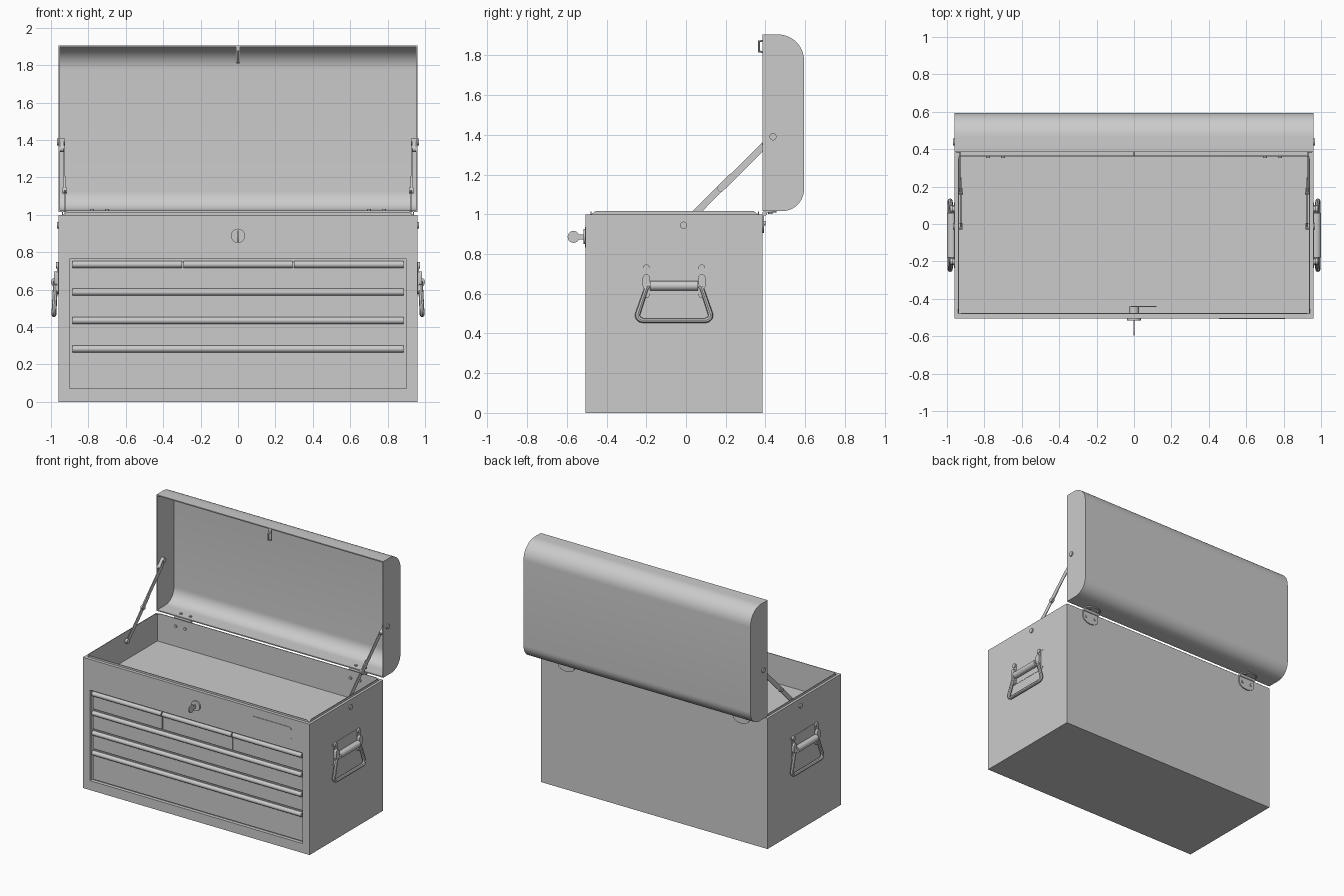
import bpy, bmesh, math
from mathutils import Vector

cube = bpy.data.objects.get("Cube")
if cube:
    bpy.data.objects.remove(cube, do_unlink=True)

steel = bpy.data.materials.new("grey_steel")
GREY = (0.6, 0.6, 0.6, 1)
steel.diffuse_color = GREY
steel.use_nodes = True
steel.node_tree.nodes["Principled BSDF"].inputs["Base Color"].default_value = GREY
parts = []


def add(name, mesh):
    mesh.materials.clear()
    mesh.materials.append(steel)
    ob = bpy.data.objects.new(name, mesh)
    bpy.context.collection.objects.link(ob)
    parts.append(ob)
    return ob


def finish(name, bm):
    bmesh.ops.recalc_face_normals(bm, faces=bm.faces)
    mesh = bpy.data.meshes.new(name)
    bm.to_mesh(mesh)
    bm.free()
    return add(name, mesh)


def prism(name, pts, axis, lo, hi):
    """Extrude a 2D outline along an axis (the outline uses the other two axes in order)."""
    bm = bmesh.new()
    rings = []
    for d in (lo, hi):
        ring = []
        for p in pts:
            co = list(p)
            co.insert(axis, d)
            ring.append(bm.verts.new(co))
        rings.append(ring)
        bm.faces.new(ring)
    n = len(pts)
    for i in range(n):
        j = (i + 1) % n
        bm.faces.new((rings[0][i], rings[0][j], rings[1][j], rings[1][i]))
    return finish(name, bm)


def box(name, lo, hi):
    (x, y, z), (a, b, c) = lo, hi
    return prism(name, [(x, y), (a, y), (a, b), (x, b)], 2, z, c)


def arc(cx, cy, r, start, end, n=8):
    return [(cx + r * math.cos(math.radians(start + (end - start) * i / n)),
             cy + r * math.sin(math.radians(start + (end - start) * i / n))) for i in range(n + 1)]


def disc(name, centre, r, axis, lo, hi, n=20):
    return prism(name, arc(*centre, r, 0, 360 - 360 / n, n - 1), axis, lo, hi)


def strap(name, a, b, width, axis, lo, hi):
    """Flat bar with round ends."""
    t = math.degrees(math.atan2(b[1] - a[1], b[0] - a[0]))
    pts = arc(*b, width / 2, t - 90, t + 90) + arc(*a, width / 2, t + 90, t + 270)
    return prism(name, pts, axis, lo, hi)


def rounded(x0, z0, x1, z1, r):
    return (arc(x1 - r, z1 - r, r, 0, 90, 5) + arc(x0 + r, z1 - r, r, 90, 180, 5)
            + arc(x0 + r, z0 + r, r, 180, 270, 5) + arc(x1 - r, z0 + r, r, 270, 360, 5))


def tube(name, pts, r, cyclic=True):
    cu = bpy.data.curves.new(name, "CURVE")
    cu.dimensions = "3D"
    cu.bevel_depth = r
    cu.bevel_resolution = 2
    cu.use_fill_caps = True
    sp = cu.splines.new("POLY")
    sp.points.add(len(pts) - 1)
    for p, co in zip(sp.points, pts):
        p.co = (*co, 1)
    sp.use_cyclic_u = cyclic
    tmp = bpy.data.objects.new(name + "_path", cu)
    bpy.context.collection.objects.link(tmp)
    bpy.context.view_layer.update()
    mesh = bpy.data.meshes.new_from_object(tmp.evaluated_get(bpy.context.evaluated_depsgraph_get()))
    bpy.data.objects.remove(tmp, do_unlink=True)
    return add(name, mesh)


W, FRONT, BACK = 0.96, -0.505, 0.385

# Cabinet body with a sunken tray on top and a drawer recess in front
bm = bmesh.new()
bmesh.ops.create_cube(bm, size=1)
for v in bm.verts:
    v.co = (v.co.x * 2 * W, FRONT if v.co.y < 0 else BACK, 1 if v.co.z > 0 else 0)


def sink(direction, lo, hi, push):
    d = Vector(direction)
    bm.normal_update()
    face = max(bm.faces, key=lambda f: f.normal.dot(d))
    bmesh.ops.inset_individual(bm, faces=[face], thickness=0.02)
    mid = face.calc_center_median()
    for v in face.verts:
        for k in range(3):
            if abs(d[k]) < 0.5:
                v.co[k] = lo[k] if v.co[k] < mid[k] else hi[k]
    new = bmesh.ops.extrude_discrete_faces(bm, faces=[face])["faces"][0]
    bmesh.ops.translate(bm, verts=new.verts, vec=d * -push)


sink((0, 0, 1), (-0.936, -0.476, 0), (0.936, 0.362, 0), 0.2)
sink((0, -1, 0), (-0.9, 0, 0.072), (0.9, 0, 0.765), 0.026)
finish("cabinet_body", bm)

# Raised lip around the tray opening
for s, side in ((1, "left"), (-1, "right")):
    prism(side + "_tray_lip", [(-0.48, 0.998), (-0.455, 1.016), (0.34, 1.016), (0.366, 0.998)],
          0, s * 0.936, s * 0.941)
for y, side in ((-0.481, "front"), (0.362, "back")):
    prism(side + "_tray_lip", [(-0.94, 0.998), (-0.915, 1.014), (0.915, 1.014), (0.94, 0.998)],
          1, y, y + 0.005)

# Drawers with rolled pulls along their top edges
rows = [(0.618, 0.758, 3), (0.466, 0.61, 1), (0.314, 0.458, 1), (0.08, 0.306, 1)]
for z0, z1, count in rows:
    width = 1.78 / count
    for i in range(count):
        x0 = -0.89 + i * width + 0.004
        x1 = x0 + width - 0.008
        box("drawer_front", (x0, -0.487, z0), (x1, -0.47, z1))
        pull = [(-0.487, z1)] + arc(-0.487, z1 - 0.023, 0.018, -90, -270, 10)[::-1] + [(-0.487, z1 - 0.045)]
        prism("drawer_pull", pull, 0, x0, x1)

# Lock, key, cam and front plate
disc("lock_face", (0, 0.888), 0.038, 1, -0.517, FRONT + 0.002, 28)
disc("lock_barrel", (0, 0.888), 0.028, 1, -0.48, -0.44)
box("lock_cam", (-0.015, -0.445, 0.873), (0.12, -0.438, 0.903))
disc("key_bow", (-0.566, 0.886), 0.03, 0, -0.004, 0.004)
box("key_blade", (-0.004, -0.545, 0.874), (0.004, -0.51, 0.898))
prism("front_plate", rounded(0.455, 0.833, 0.808, 0.936, 0.025), 1, FRONT - 0.004, FRONT + 0.001)


# Open lid: curved shell with two end panels
def lid_curve(t):
    back, top, bottom = 0.594 - t, 1.905 - t, 1.016 + t
    r0, r1 = 0.11 - t, 0.13 - t
    return ([(BACK, bottom)] + arc(back - r0, bottom + r0, r0, -90, 0, 12)
            + arc(back - r1, top - r1, r1, 0, 90, 12) + [(BACK, top)])


prism("lid_shell", lid_curve(0) + lid_curve(0.008)[::-1], 0, -W + 0.004, W - 0.004)
for s, side in ((1, "left"), (-1, "right")):
    prism(side + "_lid_end", lid_curve(0), 0, s * (W - 0.008), s * W)

# Lid catch loop
tube("lid_catch", [(0, 0.39, 1.875), (0, 0.368, 1.87), (0, 0.368, 1.82), (0, 0.39, 1.815)], 0.006)
box("lid_catch_tab", (-0.012, 0.385, 1.81), (0.012, 0.391, 1.9))

for s, side in ((1, "left_"), (-1, "right_")):
    # Folding lid stay
    low, mid_a, mid_b, high = (-0.012, 0.945), (0.175, 1.13), (0.232, 1.19), (0.438, 1.39)
    strap(side + "lower_stay", low, mid_b, 0.034, 0, s * 0.922, s * 0.927)
    strap(side + "upper_stay", mid_a, (0.4, 1.353), 0.034, 0, s * 0.927, s * 0.932)
    strap(side + "stay_end", (0.4, 1.353), high, 0.034, 0, s * 0.93, s * 0.952)
    disc(side + "stay_joint", mid_a, 0.016, 0, s * 0.915, s * 0.938)
    disc(side + "stay_body_rivet", low, 0.018, 0, s * 0.918, s * 0.969)
    disc(side + "stay_lid_rivet", high, 0.018, 0, s * 0.926, s * 0.969)

    # Carrying handle: plate, brackets, rivets, bail and grip
    prism(side + "handle_plate", rounded(-0.235, 0.575, 0.115, 0.745, 0.02), 0, s * 0.955, s * 0.962)
    for y in (-0.2, 0.08):
        box(side + "handle_bracket", (min(s * 0.96, s * 0.968), y - 0.018, 0.6),
            (max(s * 0.96, s * 0.968), y + 0.018, 0.73))
        strap(side + "handle_bracket_lug", (y, 0.64), (y, 0.68), 0.036, 0, s * 0.965, s * 0.985)
        for z in (0.73, 0.595):
            disc(side + "handle_rivet", (y, z), 0.017, 0, s * 0.958, s * 0.974)
    outline = ([(-0.195, 0.64)] + arc(-0.218, 0.492, 0.026, 170, 270, 5)
               + arc(0.098, 0.492, 0.026, -90, 10, 5) + [(0.075, 0.64)])
    tube(side + "handle_bail", [(s * (0.985 - (z - 0.46) * 0.055), y, z) for y, z in outline], 0.013)
    prism(side + "handle_grip", arc(0.975, 0.64, 0.025, 0, 345, 23) if s > 0
          else arc(-0.975, 0.64, 0.025, 0, 345, 23), 1, -0.18, 0.06)

    # Hinge: body leaf, knuckle, lid leaf and rivets
    cx = s * 0.74
    leaf = [(cx + 0.07, 1.005)] + [(cx + 0.07 * c, 0.95 + 0.045 * d)
                                 for c, d in arc(0, 0, 1, 0, -180, 12)] + [(cx - 0.07, 1.005)]
    prism(side + "hinge_body_leaf", leaf, 1, BACK, 0.393)
    disc(side + "hinge_knuckle", (0.396, 1.005), 0.012, 0, cx - 0.07, cx + 0.07)
    lid_leaf = [(cx + 0.07, 0.39)] + [(cx + 0.07 * c, 0.415 + 0.04 * d)
                                    for c, d in arc(0, 0, 1, 0, 180, 12)] + [(cx - 0.07, 0.39)]
    prism(side + "hinge_lid_leaf", lid_leaf, 2, 1.008, 1.017)
    for dx in (-0.04, 0.04):
        disc(side + "hinge_body_rivet", (cx + dx, 0.955), 0.011, 1, 0.354, 0.4, 12)
        disc(side + "hinge_lid_rivet", (cx + dx, 0.425), 0.011, 2, 1.002, 1.032, 12)

# Smooth the round parts, keep the edges sharp
bpy.ops.object.select_all(action="DESELECT")
for ob in parts:
    ob.select_set(True)
bpy.context.view_layer.objects.active = parts[0]
bpy.ops.object.shade_smooth_by_angle(angle=math.radians(35))
